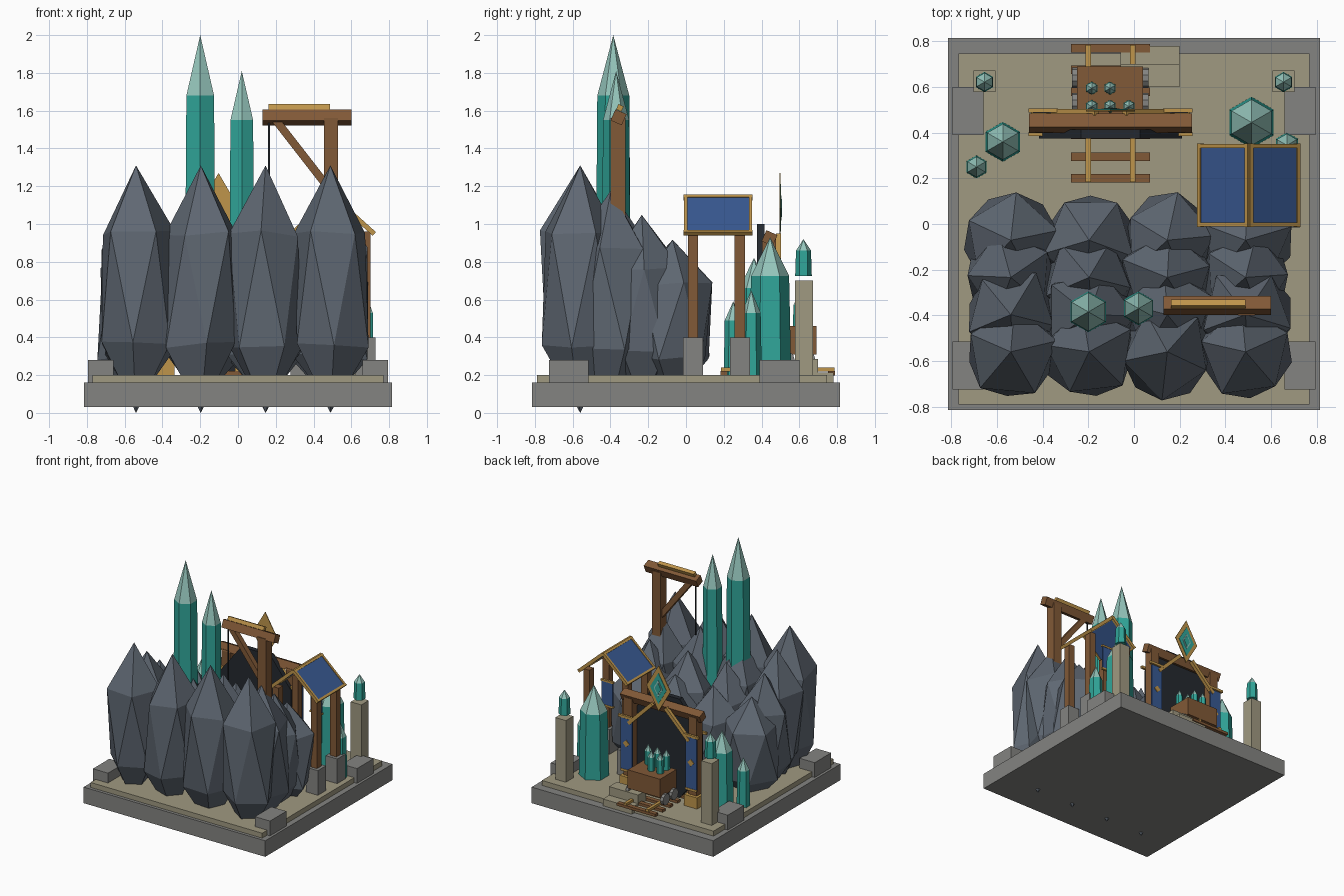
import bpy, bmesh, math, random
from mathutils import Vector, Euler

cube = bpy.data.objects.get("Cube")
if cube:
    bpy.data.objects.remove(cube, do_unlink=True)
random.seed(4)


def material(name, r, g, b):
    m = bpy.data.materials.new(name)
    m.use_nodes = True
    m.diffuse_color = (r, g, b, 1)
    m.node_tree.nodes["Principled BSDF"].inputs["Base Color"].default_value = (r, g, b, 1)
    return m


STONE = material("grey stone", .23, .23, .22)
SAND = material("sandstone", .35, .32, .22)
ROCK = material("slate rock", .115, .138, .17)
TEAL = material("teal crystal", .03, .38, .32)
PALE = material("pale crystal tip", .30, .56, .50)
WOOD = material("brown wood", .22, .10, .038)
GOLD = material("gold trim", .52, .30, .07)
BLUE = material("blue cloth", .04, .10, .29)
DARK = material("dark opening", .018, .022, .028)


def finish(name, bm, *mats):
    bmesh.ops.recalc_face_normals(bm, faces=bm.faces)
    me = bpy.data.meshes.new(name)
    bm.to_mesh(me)
    bm.free()
    for m in mats:
        me.materials.append(m)
    ob = bpy.data.objects.new(name, me)
    bpy.context.collection.objects.link(ob)
    return ob


def box(name, centre, size, mat, rot=(0, 0, 0)):
    bm = bmesh.new()
    bmesh.ops.create_cube(bm, size=1)
    bmesh.ops.scale(bm, vec=size, verts=bm.verts)
    ob = finish(name, bm, mat)
    ob.location = centre
    ob.rotation_euler = rot
    return ob


def span(name, x, y, z, mat):
    lo, hi = Vector((x[0], y[0], z[0])), Vector((x[1], y[1], z[1]))
    return box(name, (lo + hi) / 2, hi - lo, mat)


def bar(name, p, q, width, mat):
    p, q = Vector(p), Vector(q)
    rot = (q - p).to_track_quat('Z', 'Y').to_euler()
    return box(name, (p + q) / 2, (width, width, (q - p).length), mat, rot)


def plate(name, outline, y, depth, mat):
    # upright plate from (x, z) points, facing front and back
    bm = bmesh.new()
    face = bm.faces.new([bm.verts.new((x, y - depth / 2, z)) for x, z in outline])
    new = bmesh.ops.extrude_face_region(bm, geom=[face])["geom"]
    bmesh.ops.translate(bm, vec=(0, depth, 0),
                        verts=[v for v in new if isinstance(v, bmesh.types.BMVert)])
    return finish(name, bm, mat)


def crystal(name, x, y, r, bottom, shoulder, top):
    bm = bmesh.new()
    rings = []
    for radius, z in ((r, bottom), (r * .9, shoulder)):
        rings.append([bm.verts.new((x + radius * math.sin(i * math.pi / 3),
                                    y + radius * math.cos(i * math.pi / 3), z)) for i in range(6)])
    tip = bm.verts.new((x, y, top))
    bm.faces.new(rings[0])
    for i in range(6):
        j = (i + 1) % 6
        bm.faces.new((rings[0][i], rings[0][j], rings[1][j], rings[1][i]))
        bm.faces.new((rings[1][i], rings[1][j], tip)).material_index = 1
    return finish(name, bm, TEAL, PALE)


# Base with corner blocks and pillars
span("base_slab", (-.815, .815), (-.815, .815), (.03, .16), STONE)
span("courtyard_floor", (-.77, .77), (-.79, .747), (.16, .2), SAND)
for s, side in ((-1, "right"), (1, "left")):
    for yc, end in ((-.62, "front"), (.495, "back")):
        box(f"{end}_{side}_corner_block", (s * .727, yc, .22), (.135, .21, .12), STONE)
    box(f"{side}_pillar", (s * .655, .625, .45), (.095, .095, .5), SAND)
    crystal(f"{side}_pillar_crystal", s * .655, .622, .044, .725, .86, .92)

# Rock mass: rows get lower towards the back
for row in range(4):
    top = 1.31 - .131 * row
    bottom = (0, .035, .045, .055)[row]
    for col in range(4):
        bm = bmesh.new()
        bmesh.ops.create_icosphere(bm, subdivisions=1, radius=1)
        turn = random.uniform(0, 2 * math.pi)
        bmesh.ops.rotate(bm, verts=bm.verts, matrix=Euler((0, 0, turn)).to_matrix())
        for v in bm.verts:
            if abs(v.co.z) < .9:
                v.co *= random.uniform(.94, 1.07)
        bmesh.ops.scale(bm, vec=(.22, .226, (top - bottom) / 2), verts=bm.verts)
        rock = finish(f"rock_{row}_{col}", bm, ROCK)
        rock.location = (-.54 + .343 * col, -.56 + .163 * row, (top + bottom) / 2)

# Crystals
crystal("tall_crystal", -.2, -.385, .094, .5, 1.68, 2.0)
crystal("second_tall_crystal", .02, -.37, .077, .5, 1.55, 1.81)
crystal("large_ground_crystal", .515, .445, .112, .2, .725, .93)
crystal("small_left_crystal", .67, .345, .056, .2, .53, .65)
crystal("right_ground_crystal", -.575, .36, .087, .2, .66, .82)
crystal("small_right_crystal", -.69, .25, .05, .2, .49, .59)

# Hoist on the rocks
ROLL = (math.radians(-24), 0, 0)
span("hoist_post", (.455, .53), (-.4, -.32), (.6, 1.56), WOOD)
box("hoist_beam", (.365, -.357, 1.565), (.47, .064, .064), WOOD, ROLL)
box("hoist_cap", (.325, -.35, 1.615), (.325, .03, .03), GOLD, ROLL)
bar("hoist_brace", (.2, -.36, 1.55), (.48, -.36, 1.19), .042, WOOD)
bar("hoist_rope", (.165, -.36, 1.12), (.165, -.36, 1.54), .01, DARK)

# Canopy: posts on stone feet, gabled cloth roof with gold edging
for x in (.33, .675):
    for y in (.037, .285):
        box("canopy_post", (x, y, .6), (.055, .055, .72), WOOD)
        box("canopy_foot", (x, y, .3), (.105, .105, .2), STONE)
SLOPE, LENGTH, DEPTH = math.radians(42), .295, .355
for s in (-1, 1):
    rot = Euler((0, s * SLOPE, 0))
    mid = Vector((.503 + s * .108, .17, 1.047))

    def on_roof(name, offset, size, mat):
        box(name, mid + rot.to_matrix() @ Vector(offset), size, mat, rot)

    on_roof("canopy_cloth", (0, 0, 0), (LENGTH, DEPTH, .014), BLUE)
    for e in (-1, 1):
        on_roof("canopy_edge_trim", (e * (LENGTH / 2 - .008), 0, 0), (.018, DEPTH + .01, .026), GOLD)
        on_roof("canopy_gable_trim", (0, e * (DEPTH / 2 - .006), 0), (LENGTH, .018, .026), GOLD)
box("canopy_sign", (.505, .285, .8), (.1, .012, .2), BLUE)
for z in (.7, .9):
    box("canopy_sign_trim", (.505, .285, z), (.11, .018, .015), GOLD)

# Mine gate
GX = -.103
arch = [(GX + .34 * math.cos(a), .6 + .433 * math.sin(a))
        for a in (math.pi / 8 + i * math.pi / 4 for i in range(8))]
arch = [(x, max(z, .2)) for x, z in arch]
plate("gate_opening", arch, .395, .04, DARK)
box("gate_beam", (GX, .442, .925), (.715, .064, .064), WOOD, ROLL)
for s in (-1, 1):
    x = GX + s * .29
    box("gate_post", (x, .44, .56), (.075, .075, .72), WOOD)
    box("gate_post_foot", (x, .445, .245), (.115, .115, .09), GOLD)
    bar("gate_brace", (GX + s * .06, .49, .94), (GX + s * .27, .49, .73), .028, GOLD)
    box("gate_banner", (x, .492, .55), (.1, .012, .42), BLUE)
    box("banner_mark", (x, .5, .56), (.04, .006, .04), GOLD, (0, math.pi / 4, 0))
    for y in (.395, .497):
        box("banner_rod", (x + s * .005, y, .775), (.13, .018, .02), GOLD)
    box("banner_hem", (x, .494, .34), (.1, .014, .018), GOLD)

# Diamond emblem in stacked thin layers
for i, (k, mat) in enumerate(((1, GOLD), (.68, TEAL), (.36, PALE), (.26, TEAL))):
    w, h = .108 * k, .185 * k
    plate("emblem_layer", [(GX - w, 1.085), (GX, 1.085 + h), (GX + w, 1.085), (GX, 1.085 - h)],
          .497 + .003 * i, .006, mat)

# Track
for i in range(7):
    box("track_tie", (-.103, .2 + .095 * i, .21), (.345, .037, .022), WOOD)
for x in (-.2, -.005):
    box("track_rail", (x, .485, .229), (.024, .6, .02), GOLD)

# Steps beside the track
span("lower_step", (-.06, .2), (.6, .78), (.16, .215), SAND)
span("upper_step", (-.06, .2), (.6, .7), (.2, .285), SAND)

# Ore cart with crystals
span("cart_body", (-.25, .04), (.48, .69), (.31, .46), WOOD)
for x in (-.26, .05):
    for y in (.53, .64):
        bm = bmesh.new()
        bmesh.ops.create_cone(bm, cap_ends=True, segments=10, radius1=.045, radius2=.045, depth=.025)
        wheel = finish("cart_wheel", bm, STONE)
        wheel.location = (x, y, .283)
        wheel.rotation_euler = (0, math.pi / 2, 0)
for x, y in ((-.185, .595), (-.105, .595), (-.185, .515), (-.105, .515), (-.022, .515)):
    crystal("cart_crystal", x, y, .029, .44, .57, .62)
